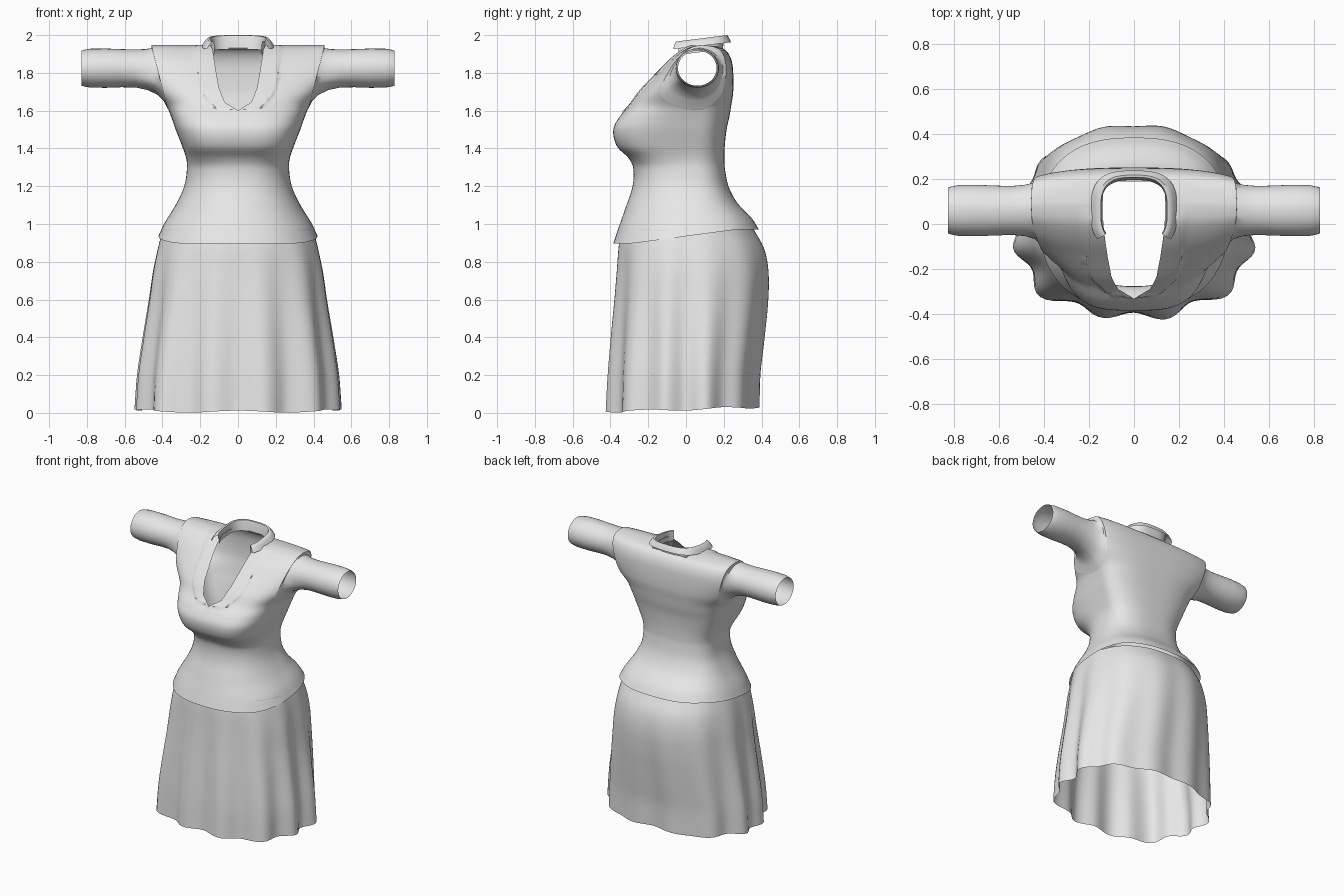
import bpy, bmesh, math
from mathutils import Vector

cube = bpy.data.objects.get("Cube")
if cube:
    bpy.data.objects.remove(cube)

cloth = bpy.data.materials.new("light_grey_cloth")
cloth.use_nodes = True
GREY = (0.8, 0.8, 0.8, 1)
cloth.diffuse_color = GREY
cloth.node_tree.nodes["Principled BSDF"].inputs["Base Color"].default_value = GREY


def clamp(v):
    return max(0.0, min(1.0, v))


def sample(rows, z):
    """Smoothly interpolate a table whose first column is height."""
    i = max(k for k in range(len(rows) - 1) if rows[k][0] <= z or k == 0)
    p = [rows[max(0, min(len(rows) - 1, i + k))] for k in (-1, 0, 1, 2)]
    h = p[2][0] - p[1][0]
    t = clamp((z - p[1][0]) / h)
    out = []
    for c in range(1, len(rows[0])):
        a, b = p[1][c], p[2][c]
        ma = (b - p[0][c]) / max(p[2][0] - p[0][0], h) * h
        mb = (p[3][c] - a) / max(p[3][0] - p[1][0], h) * h
        out.append((2*t**3 - 3*t*t + 1)*a + (t**3 - 2*t*t + t)*ma
                   + (3*t*t - 2*t**3)*b + (t**3 - t*t)*mb)
    return out


def squircle(a, n):
    c, s = math.cos(a), math.sin(a)
    r = (abs(c)**n + abs(s)**n) ** (-1 / n)
    return c * r, s * r


def loft(name, rings, closed=True):
    bm = bmesh.new()
    rows = [[bm.verts.new(p) for p in ring] for ring in rings]
    count = len(rows[0])
    for lo, hi in zip(rows, rows[1:]):
        for i in range(count if closed else count - 1):
            j = (i + 1) % count
            bm.faces.new((lo[i], lo[j], hi[j], hi[i]))
    return finish(name, bm)


def finish(name, bm):
    bmesh.ops.recalc_face_normals(bm, faces=bm.faces)
    mesh = bpy.data.meshes.new(name)
    bm.to_mesh(mesh)
    bm.free()
    mesh.materials.append(cloth)
    ob = bpy.data.objects.new(name, mesh)
    bpy.context.collection.objects.link(ob)
    bpy.ops.object.select_all(action='DESELECT')
    ob.select_set(True)
    bpy.context.view_layer.objects.active = ob
    bpy.ops.object.shade_smooth_by_angle(angle=math.radians(50))
    return ob


# Bodice profile: height, half width, front, back, front squareness
BODICE = [
    (0.935, .42, -.385, .385, 2.3), (1.0, .39, -.36, .35, 2.3),
    (1.1, .33, -.32, .27, 2.3), (1.2, .285, -.283, .225, 2.4),
    (1.3, .27, -.28, .205, 2.6), (1.35, .275, -.305, .203, 3),
    (1.41, .295, -.365, .205, 3.4), (1.5, .33, -.385, .215, 3.4),
    (1.57, .355, -.35, .23, 3.2), (1.63, .383, -.295, .24, 3),
    (1.7, .45, -.245, .25, 2.8), (1.8, .53, -.15, .25, 2.8),
    (1.87, .56, -.08, .24, 3), (1.92, .57, -.015, .21, 3),
    (1.94, .57, .03, .165, 3), (1.948, .57, .085, .095, 3)]
# Skirt profile: height, half width, front, back, pleat depth
SKIRT = [
    (0, .53, -.41, .385, .065), (.2, .52, -.403, .392, .055),
    (.4, .495, -.39, .415, .045), (.6, .467, -.375, .436, .03),
    (.75, .448, -.365, .438, .02), (.87, .425, -.358, .415, .01),
    (.97, .4, -.345, .36, .004)]
SEG = 128
ANGLES = [2 * math.pi * i / SEG for i in range(SEG)]


def bodice_ring(z):
    w, f, b, n = sample(BODICE, z)
    yc = .08 * clamp((z - 1) / .7)
    fade = clamp((1.2 - z) / .265)
    ring = []
    for a in ANGLES:
        x, y = squircle(a, n if a > math.pi else 2.5 + .5 * clamp(z - 1))
        drop = .037 * fade * max(-1, min(1, 1.4 * y))
        ring.append((w * x, yc + y * ((b - yc) if y > 0 else (yc - f)), z + drop))
    return ring


def skirt_ring(z):
    w, f, b, depth = sample(SKIRT, z)
    ring = []
    for a in ANGLES:
        x, y = squircle(a, 2.35)
        phi = a + math.pi / 2
        wave = -math.cos(12 * phi) + .3 * math.sin(7 * phi + 1)
        k = 1 + depth * wave * (.75 - .4 * y if y > 0 else .75)
        hem = clamp(1 - z / .3) * (.018 + .012 * y + .006 * math.cos(6 * phi))
        ring.append((w * x * k, y * k * (b if y > 0 else -f), z + hem))
    return ring


# Skirt
loft("pleated_skirt", [skirt_ring(.97 * i / 40) for i in range(41)])

# Bodice shell
heights = [.935 + .965 * i / 64 for i in range(65)] + [1.91, 1.92, 1.93, 1.94, 1.945, 1.948]
bodice = loft("bodice", [bodice_ring(z) for z in heights])
bm = bmesh.new()
bm.from_mesh(bodice.data)
bpy.data.objects.remove(bodice)
top = [e for e in bm.edges if e.is_boundary and e.verts[0].co.z > 1.5]
bmesh.ops.edgeloop_fill(bm, edges=top)
bmesh.ops.triangulate(bm, faces=[f for f in bm.faces if len(f.verts) > 4])


def cut(planes, inside):
    for co, no in planes:
        faces = [f for f in bm.faces if f.calc_center_median().z > 1.5]
        geom = set(faces)
        for f in faces:
            geom.update(f.edges)
            geom.update(f.verts)
        bmesh.ops.bisect_plane(bm, geom=list(geom), dist=1e-4, plane_co=co, plane_no=no)
    return [f for f in bm.faces if inside(f.calc_center_median())]


def u_planes(points):
    """Half planes of a symmetric U shaped outline seen from the front."""
    planes = []
    for (x0, z0), (x1, z1) in zip(points, points[1:]):
        for s in (1, -1):
            planes.append((Vector((s * x0, 0, z0)), Vector((s * (z1 - z0), 0, x0 - x1))))
    return planes


def in_u(planes, c, back):
    return c.z > 1.5 and c.y < back and all((c - co).dot(no) < 0 for co, no in planes)


# Raised facing around the neckline
outer = u_planes([(0, 1.595), (.12, 1.615), (.18, 1.68), (.21, 1.78), (.215, 1.96)])
facing = cut(outer, lambda c: in_u(outer, c, .05))
bm.normal_update()
for v in {v for f in facing for v in f.verts}:
    if in_u(outer, v.co - Vector((math.copysign(.002, v.co.x), 0, -.002)), .05):
        v.co += v.normal * .007

# Neck opening
neck = u_planes([(0, 1.6), (.07, 1.645), (.1, 1.72), (.115, 1.8), (.14, 1.96)])
back_plane = (Vector((0, .19, 0)), Vector((0, 1, 0)))
bmesh.ops.delete(bm, geom=cut(neck + [back_plane], lambda c: in_u(neck, c, .19)), context='FACES')

# Armholes, slanted outward toward the shoulder
for s in (1, -1):
    co, no = Vector((s * .375, 0, 1.63)), Vector((s, 0, -.25))
    gone = cut([(co, no)], lambda c: c.z > 1.5 and (c - co).dot(no) > 0)
    bmesh.ops.delete(bm, geom=gone, context='FACES')

CY, CZ = .06, 1.825
arm_edge = [v.co.copy() for v in bm.verts if v.is_boundary and v.co.x > .3 and v.co.z > 1.5]
arm_edge.sort(key=lambda p: math.atan2(p.z - CZ, p.y - CY))
finish("bodice", bm)

# Sleeves: armhole outline blended into a round tube
# Each step: distance out, share of roundness, radius
STEPS = [(.01, .04, .1), (.43, .4, .1), (.46, .68, .099), (.5, .86, .098), (.55, .97, .098),
         (.62, 1, .101), (.7, 1, .104), (.78, 1, .103), (.815, 1, .097), (.828, 1, .093)]
for side, s in (("left", 1), ("right", -1)):
    rings = [[(s * p.x, p.y, p.z) for p in arm_edge]]
    for x, t, r in STEPS:
        ring = []
        for p in arm_edge:
            a = math.atan2(p.z - CZ, p.y - CY)
            y, z = CY + 1.1 * r * math.cos(a), CZ + r * math.sin(a)
            ring.append((s * max(p.x + .004, p.x + (x - p.x) * t),
                         p.y + (y - p.y) * t, p.z + (z - p.z) * t))
        rings.append(ring)
    loft(side + "_sleeve", rings)

# Folded collar: base, stand, fold and outer edge
# Each rail: half width, depth, height at back, height at front
RAILS = [(.147, .135, 1.925, 1.895), (.145, .14, 1.965, 1.935), (.148, .148, 1.998, 1.965),
         (.16, .158, 2.0, 1.965), (.176, .168, 1.985, 1.95), (.192, .178, 1.962, 1.925)]
collar = []
for rx, ry, zb, zf in RAILS:
    rail = []
    for i in range(49):
        a = math.radians(-130 + 260 * i / 48)
        c, sn = squircle(a, 3)
        rail.append((rx * sn, .06 + ry * c, zf + (zb - zf) * (c + .75) / 1.75))
    collar.append(rail)
loft("collar", collar, closed=False)
